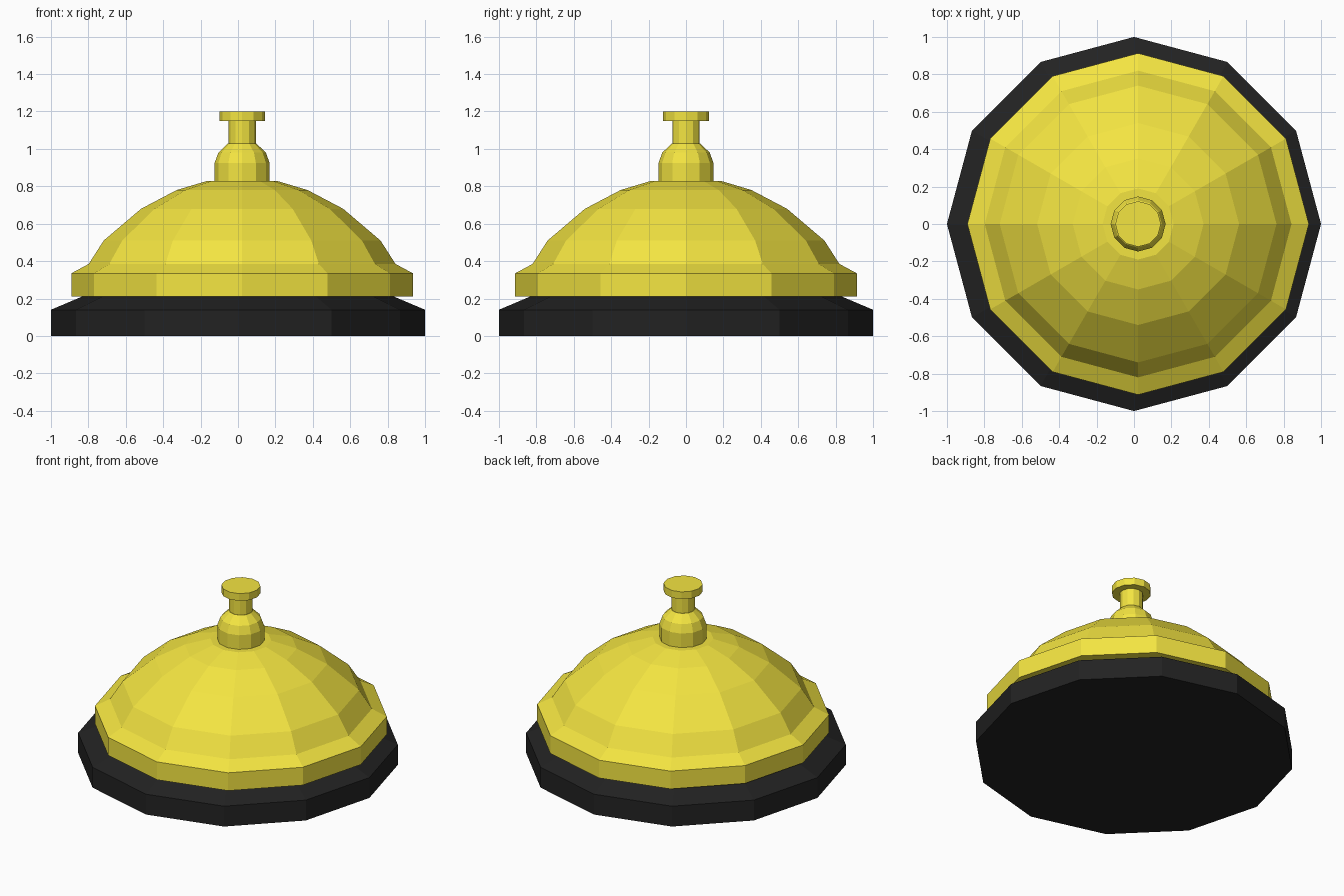
import bpy, bmesh
from math import cos, sin, pi

if "Cube" in bpy.data.objects:
    bpy.data.objects.remove(bpy.data.objects["Cube"])

SIDES = 12
BELL_X = 0.022  # the bell sits slightly off the base centre


def material(name, rgb):
    mat = bpy.data.materials.new(name)
    mat.diffuse_color = (*rgb, 1)
    mat.use_nodes = True
    mat.node_tree.nodes["Principled BSDF"].inputs["Base Color"].default_value = mat.diffuse_color
    return mat


def lathe(name, profile, mat, x=0.0):
    """Closed flat-shaded solid turned from (radius, z) points, bottom to top."""
    bm = bmesh.new()
    rings = [[bm.verts.new((r * cos(2 * pi * i / SIDES), r * sin(2 * pi * i / SIDES), z))
              for i in range(SIDES)] for r, z in profile]
    for low, high in zip(rings, rings[1:]):
        for i in range(SIDES):
            j = (i + 1) % SIDES
            bm.faces.new((low[i], low[j], high[j], high[i]))
    bm.faces.new(rings[0][::-1])
    bm.faces.new(rings[-1])
    mesh = bpy.data.meshes.new(name)
    bm.to_mesh(mesh)
    bm.free()
    mesh.materials.append(mat)
    obj = bpy.data.objects.new(name, mesh)
    obj.location.x = x
    bpy.context.collection.objects.link(obj)
    return obj


brass = material("brass", (0.9, 0.78, 0.053))
black = material("black", (0.016, 0.016, 0.016))

# Chamfered base
lathe("base", [(1, 0), (1, 0.14), (0.83, 0.212)], black)

# Bell dome with its rim
lathe("bell_dome", [(0.913, 0.212), (0.913, 0.335), (0.82, 0.385), (0.74, 0.51),
                    (0.54, 0.68), (0.35, 0.78), (0.19, 0.828)], brass, BELL_X)

# Rounded collar, plunger stem and push button
lathe("collar", [(0.147, 0.825), (0.147, 0.925), (0.127, 0.98), (0.075, 1.03)], brass, BELL_X)
lathe("plunger_stem", [(0.073, 1.03), (0.073, 1.15)], brass, BELL_X)
lathe("push_button", [(0.122, 1.15), (0.122, 1.2)], brass, BELL_X)
